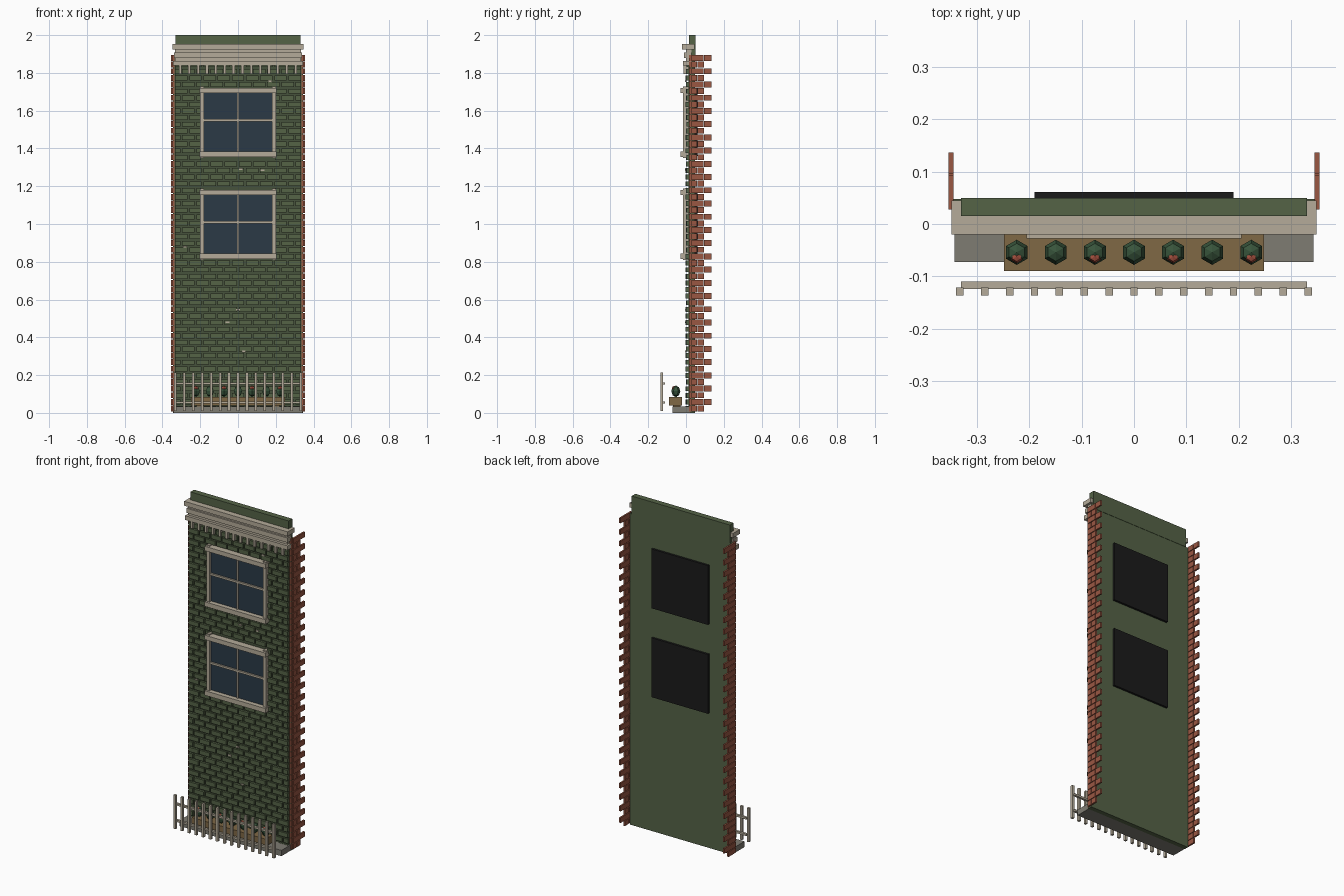
import bpy, bmesh, random
from mathutils import Matrix, Vector

random.seed(4)
if "Cube" in bpy.data.objects:
    bpy.data.objects.remove(bpy.data.objects["Cube"])


def material(name, rgb):
    m = bpy.data.materials.new(name)
    m.use_nodes = True
    m.diffuse_color = (*rgb, 1)
    bsdf = m.node_tree.nodes["Principled BSDF"]
    bsdf.inputs["Base Color"].default_value = (*rgb, 1)
    bsdf.inputs["Roughness"].default_value = 0.8
    return m


GREEN = material("green brick", (0.09, 0.125, 0.062))
MORTAR = material("dark green mortar", (0.062, 0.085, 0.045))
CREAM = material("cream stone", (0.46, 0.41, 0.32))
RED = material("red brick", (0.32, 0.095, 0.055))
GLASS = material("dark blue glass", (0.024, 0.042, 0.062))
BLACK = material("black backing", (0.011, 0.011, 0.011))
WOOD = material("planter wood", (0.215, 0.14, 0.06))
GREY = material("grey step", (0.21, 0.2, 0.17))
LEAF = material("leaf green", (0.04, 0.09, 0.045))
BLOOM = material("red flower", (0.42, 0.09, 0.055))


def add_box(bm, x0, x1, y0, y1, z0, z1):
    size = Vector((x1 - x0, y1 - y0, z1 - z0))
    mid = Vector((x0 + x1, y0 + y1, z0 + z1)) / 2
    bmesh.ops.create_cube(bm, size=1, matrix=Matrix.Translation(mid) @ Matrix.Diagonal((*size, 1)))


def add_ball(bm, centre, radius, height, segments, rings):
    scale = Matrix.Diagonal((radius, radius, height, 1))
    bmesh.ops.create_uvsphere(bm, u_segments=segments, v_segments=rings, radius=1,
                              matrix=Matrix.Translation(centre) @ scale)


def finish(name, bm, mat):
    mesh = bpy.data.meshes.new(name)
    bm.to_mesh(mesh)
    bm.free()
    mesh.materials.append(mat)
    obj = bpy.data.objects.new(name, mesh)
    bpy.context.collection.objects.link(obj)
    return obj


def boxes(name, mat, *items):
    bm = bmesh.new()
    for item in items:
        add_box(bm, *item)
    return finish(name, bm, mat)


ROW = 0.035
WINDOWS = (1.0, 1.54)

# Wall core, its mortar face and the parapet
boxes("wall_core", GREEN, (-0.344, 0.344, 0.02, 0.048, 0, 1.89))
boxes("mortar_face", MORTAR, (-0.333, 0.333, 0.012, 0.02, 0.01, 1.86))
boxes("parapet", GREEN, (-0.33, 0.33, 0.015, 0.05, 1.89, 2.0))

# Green facing bricks in running bond, cut back around the windows
bm = bmesh.new()
LENGTH, JOINT = 0.075, 0.009
for row in range(53):
    z0 = 0.01 + row * ROW
    z1 = z0 + ROW - JOINT
    at_window = any(z1 > c - 0.18 and z0 < c + 0.18 for c in WINDOWS)
    spans = [(-0.333, -0.195), (0.195, 0.333)] if at_window else [(-0.333, 0.333)]
    for left, right in spans:
        x = -0.333 - (row % 2) * LENGTH / 2
        while x < right:
            a, b = max(x, left), min(x + LENGTH - JOINT, right)
            if b - a > 0.008:
                add_box(bm, a, b, random.uniform(-0.002, 0.003), 0.016, z0, z1)
            x += LENGTH
finish("facing_bricks", bm, GREEN)

# A few pale chips on the brick face
bm = bmesh.new()
for x, z in ((0.17, 1.755), (0.015, 1.29), (0.13, 1.285), (-0.28, 0.88), (-0.055, 0.48), (0.03, 0.325), (0, 0.545)):
    add_box(bm, x - 0.01, x + 0.01, -0.004, 0.002, z - 0.004, z + 0.004)
finish("brick_chips", bm, CREAM)

# Toothed red brick returns on both sides
for side, label in ((1, "left"), (-1, "right")):
    bm = bmesh.new()
    for row in range(54):
        z0 = 0.008 + row * ROW
        split, end = (0.095, 0.136) if row % 2 else (0.06, 0.096)
        for y0, y1 in ((0.028, split - 0.003), (split, end)):
            xa, xb = sorted((side * 0.344, side * 0.354))
            add_box(bm, xa, xb, y0, y1, z0, z0 + ROW - 0.004)
        xa, xb = sorted((side * 0.335, side * 0.346))
        add_box(bm, xa, xb, 0.017, 0.03, z0, z0 + ROW - 0.004)
    finish(label + "_brick_return", bm, RED)

# Windows: glass, surround, glazing bars and rear backing
for c, label in zip(WINDOWS, ("lower", "upper")):
    boxes(label + "_glass", GLASS, (-0.185, 0.185, 0.0, 0.011, c - 0.17, c + 0.17))
    boxes(label + "_window_surround", CREAM,
          (-0.2, -0.18, -0.015, 0.014, c - 0.19, c + 0.187),
          (0.18, 0.2, -0.015, 0.014, c - 0.19, c + 0.187),
          (-0.205, 0.205, -0.028, 0.014, c - 0.185, c - 0.157),
          (-0.205, 0.205, -0.028, 0.014, c + 0.153, c + 0.18))
    boxes(label + "_glazing_bars", CREAM,
          (-0.005, 0.005, -0.008, 0.004, c - 0.16, c + 0.16),
          (-0.182, 0.182, -0.01, 0.004, c + 0.003, c + 0.015))
    boxes(label + "_window_backing", BLACK, (-0.19, 0.19, 0.04, 0.061, c - 0.18, c + 0.18))

# Stepped cornice with dentils
boxes("cornice", CREAM,
      (-0.348, 0.348, -0.02, 0.045, 1.925, 1.952),
      (-0.34, 0.34, -0.01, 0.03, 1.88, 1.908),
      (-0.345, 0.345, -0.016, 0.03, 1.838, 1.864))
boxes("cornice_backing", CREAM, (-0.333, 0.333, 0.0, 0.03, 1.838, 1.94))
bm = bmesh.new()
for i in range(14):
    x = -0.305 + i * 0.61 / 13
    add_box(bm, x - 0.007, x + 0.007, -0.012, 0.016, 1.795, 1.84)
finish("dentils", bm, CREAM)

# Front step and planter
boxes("front_step", GREY, (-0.342, 0.342, -0.072, 0.02, 0, 0.035))
boxes("planter", WOOD, (-0.248, 0.248, -0.09, -0.02, 0.04, 0.085))
boxes("planter_feet", WOOD, (-0.22, -0.18, -0.07, -0.03, 0.034, 0.041), (0.18, 0.22, -0.07, -0.03, 0.034, 0.041))

# Faceted shrubs, every other one carrying a flower
shrubs, flowers = bmesh.new(), bmesh.new()
for i in range(7):
    x = (i - 3) * 0.0745
    add_box(shrubs, x - 0.006, x + 0.006, -0.06, -0.048, 0.08, 0.1)
    add_ball(shrubs, (x, -0.054, 0.115), 0.024, 0.03, 6, 4)
    if i % 2 == 0:
        add_ball(flowers, (x, -0.062, 0.13), 0.013, 0.013, 6, 4)
finish("shrubs", shrubs, LEAF)
finish("flowers", flowers, BLOOM)

# Picket fence
bm = bmesh.new()
for z in (0.055, 0.155):
    add_box(bm, -0.33, 0.33, -0.124, -0.11, z - 0.006, z + 0.006)
for i in range(15):
    x = (i - 7) * 0.0474
    add_box(bm, x - 0.007, x + 0.007, -0.136, -0.121, 0.01, 0.215)
finish("picket_fence", bm, CREAM)
